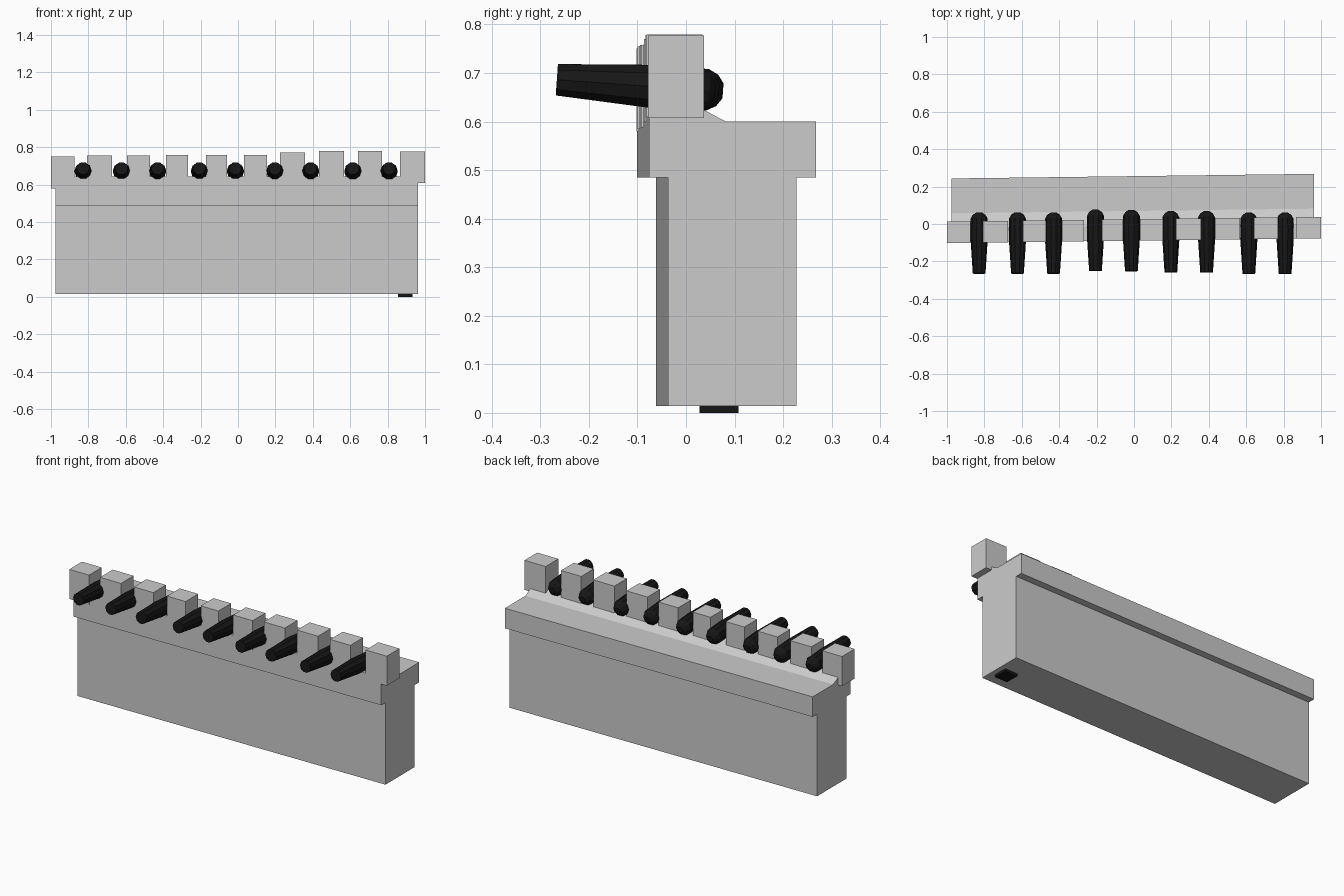
import bpy, bmesh
from math import cos, sin, tau
from mathutils import Vector

if "Cube" in bpy.data.objects:
    bpy.data.objects.remove(bpy.data.objects["Cube"])

X0, X1 = -0.975, 0.963


def skew(x):
    # the whole wall drifts slightly forward toward its left end
    return 0.0127 * (x - X1)


def make(name, verts, faces, mat=None):
    me = bpy.data.meshes.new(name)
    me.from_pydata(verts, [], faces)
    bm = bmesh.new()
    bm.from_mesh(me)
    bmesh.ops.recalc_face_normals(bm, faces=bm.faces)
    bm.to_mesh(me)
    bm.free()
    ob = bpy.data.objects.new(name, me)
    bpy.context.collection.objects.link(ob)
    if mat:
        me.materials.append(mat)
    return ob


def box(name, x, y, z, mat=None):
    verts = [(a, b, c) for a in x for b in y for c in z]
    faces = [(0, 1, 3, 2), (4, 6, 7, 5), (0, 4, 5, 1), (2, 3, 7, 6), (0, 2, 6, 4), (1, 5, 7, 3)]
    return make(name, verts, faces, mat)


black = bpy.data.materials.new("black_iron")
black.diffuse_color = (0.008, 0.008, 0.008, 1)
black.use_nodes = True
black.node_tree.nodes["Principled BSDF"].inputs["Base Color"].default_value = black.diffuse_color

# Wall with overhanging parapet, one profile swept along x
profile = [(-0.037, 0.014), (0.228, 0.014), (0.228, 0.485), (0.268, 0.485), (0.268, 0.60),
           (0.082, 0.60), (0.001, 0.643), (-0.076, 0.643), (-0.076, 0.485), (-0.037, 0.485)]
n = len(profile)
verts = [(x, y + skew(x), z) for x in (X0, X1) for y, z in profile]
faces = [tuple(range(n)), tuple(range(n, 2 * n))]
faces += [(i, (i + 1) % n, (i + 1) % n + n, i + n) for i in range(n)]
make("wall", verts, faces)

# Merlons: left edge, right edge, top
merlons = [(-1.0, -0.875, 0.75), (-0.807, -0.674, 0.755), (-0.594, -0.47, 0.756),
           (-0.385, -0.267, 0.758), (-0.172, -0.06, 0.758), (0.032, 0.155, 0.759),
           (0.225, 0.358, 0.77), (0.433, 0.567, 0.778), (0.642, 0.77, 0.779), (0.866, 1.0, 0.777)]
for i, (a, b, top) in enumerate(merlons):
    dy = skew((a + b) / 2)
    box(f"merlon_{i + 1}", (a, b), (-0.078 + dy, 0.037 + dy), (top - 0.17, top))

# Cannon barrels: tapered ten-sided tubes, raised slightly, domed at the breech
rings = [(0.0, 0.034), (0.185, 0.046), (0.295, 0.045), (0.315, 0.034), (0.327, 0.016)]
SIDES = 10
axis = Vector((0, 1, -0.07)).normalized()
up = Vector((1, 0, 0)).cross(axis)


def cannon(name, x, tip):
    verts, faces = [], []
    for d, r in rings:
        c = Vector((x, tip, 0.686)) + axis * d
        for k in range(SIDES):
            a = tau * k / SIDES
            verts.append(c + Vector((cos(a) * r, 0, 0)) + up * (sin(a) * r))
    for j in range(len(rings) - 1):
        for k in range(SIDES):
            m = (k + 1) % SIDES
            faces.append((j * SIDES + k, j * SIDES + m, (j + 1) * SIDES + m, (j + 1) * SIDES + k))
    last = (len(rings) - 1) * SIDES
    faces += [tuple(range(SIDES)), tuple(range(last, last + SIDES))]
    make(name, verts, faces, black)


cannons = [(-0.828, -0.265), (-0.623, -0.265), (-0.43, -0.265), (-0.206, -0.25), (-0.014, -0.252),
           (0.197, -0.258), (0.388, -0.258), (0.614, -0.266), (0.808, -0.266)]
for i, (x, tip) in enumerate(cannons):
    cannon(f"cannon_{i + 1}", x, tip)

# Small black pad under the base
box("base_pad", (0.855, 0.934), (0.028, 0.108), (0.0, 0.016), black)
